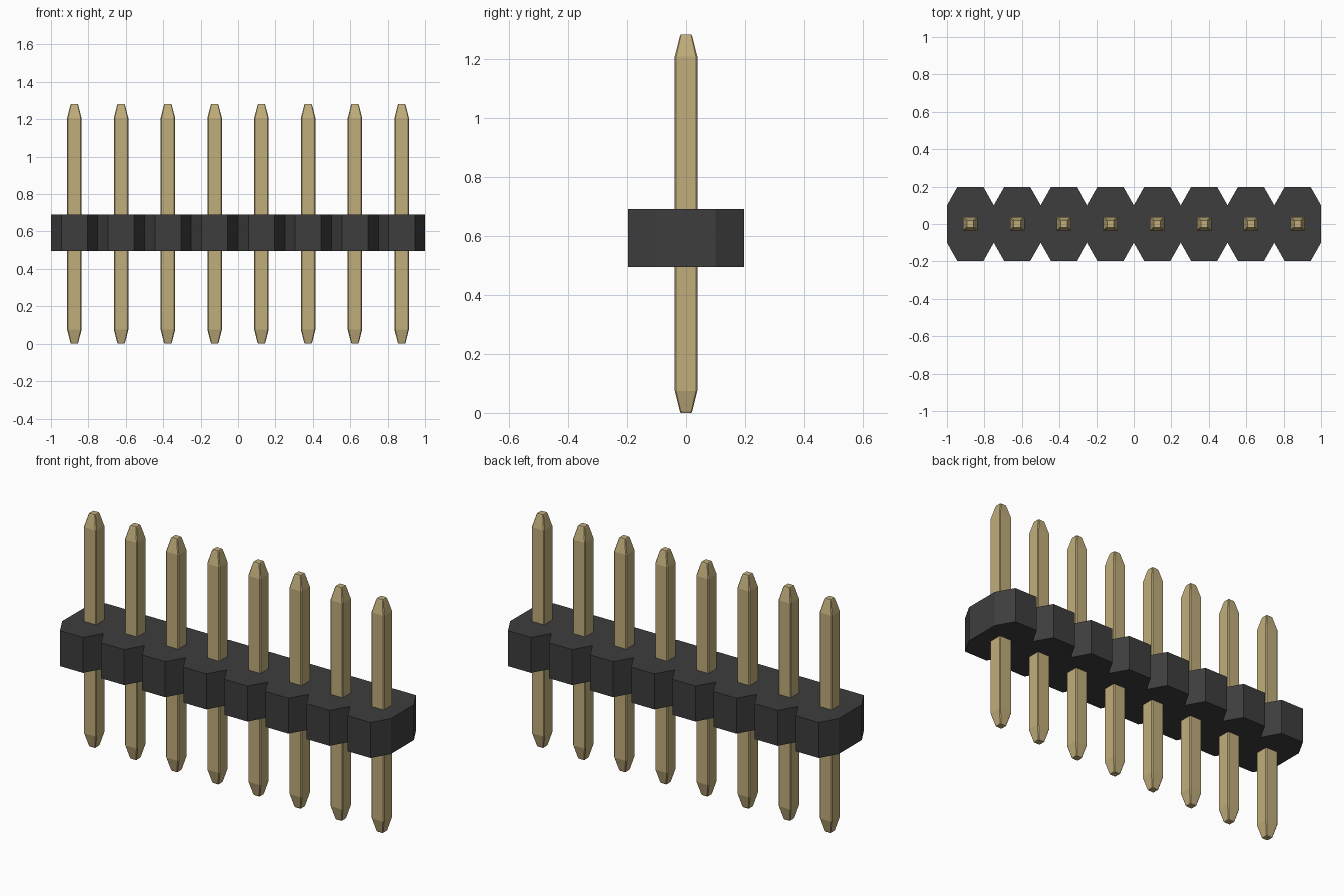
import bpy, bmesh

cube = bpy.data.objects.get("Cube")
if cube:
    bpy.data.objects.remove(cube, do_unlink=True)

COUNT, PITCH = 8, 0.25


def make_material(name, color, roughness):
    mat = bpy.data.materials.new(name)
    mat.use_nodes = True
    mat.diffuse_color = color
    bsdf = mat.node_tree.nodes["Principled BSDF"]
    bsdf.inputs["Base Color"].default_value = color
    bsdf.inputs["Roughness"].default_value = roughness
    return mat


def add_object(name, bm, mat):
    bmesh.ops.recalc_face_normals(bm, faces=bm.faces)
    mesh = bpy.data.meshes.new(name)
    bm.to_mesh(mesh)
    bm.free()
    mesh.materials.append(mat)
    obj = bpy.data.objects.new(name, mesh)
    bpy.context.collection.objects.link(obj)
    return obj


plastic = make_material("black plastic", (0.048, 0.048, 0.048, 1), 0.6)
gold = make_material("pale gold", (0.53, 0.42, 0.2, 1), 0.4)
centres = [(i - (COUNT - 1) / 2) * PITCH for i in range(COUNT)]

# Housing: a row of joined octagons, extruded upward
half_cell, half_flat, depth, notch = PITCH / 2, 0.07, 0.197, 0.1
front = [(-1.0, -notch)]
for cx in centres:
    front += [(cx - half_flat, -depth), (cx + half_flat, -depth),
              (cx + half_cell, -notch)]
outline = front + [(x, -y) for x, y in reversed(front)]
bm = bmesh.new()
base = bm.faces.new([bm.verts.new((x, y, 0.495)) for x, y in outline])
extruded = bmesh.ops.extrude_face_region(bm, geom=[base], use_keep_orig=True)
top = [v for v in extruded["geom"] if isinstance(v, bmesh.types.BMVert)]
bmesh.ops.translate(bm, verts=top, vec=(0, 0, 0.195))
add_object("housing", bm, plastic)


# Pins: square posts with slightly cut corners and tapered tips
def ring(bm, half, cut, z):
    a = half - cut
    pts = [(a, -half), (half, -a), (half, a), (a, half),
           (-a, half), (-half, a), (-half, -a), (-a, -half)]
    return [bm.verts.new((x, y, z)) for x, y in pts]


profile = [(0.018, 0.003, 0.0), (0.021, 0.003, 0.006), (0.0385, 0.005, 0.075),
           (0.0385, 0.005, 1.207), (0.021, 0.003, 1.276), (0.018, 0.003, 1.282)]
for i, cx in enumerate(centres):
    bm = bmesh.new()
    rings = [ring(bm, *p) for p in profile]
    for lo, hi in zip(rings, rings[1:]):
        for k in range(8):
            n = (k + 1) % 8
            bm.faces.new((lo[k], lo[n], hi[n], hi[k]))
    bm.faces.new(rings[0])
    bm.faces.new(rings[-1])
    pin = add_object(f"pin_{i + 1}", bm, gold)
    pin.location.x = cx
